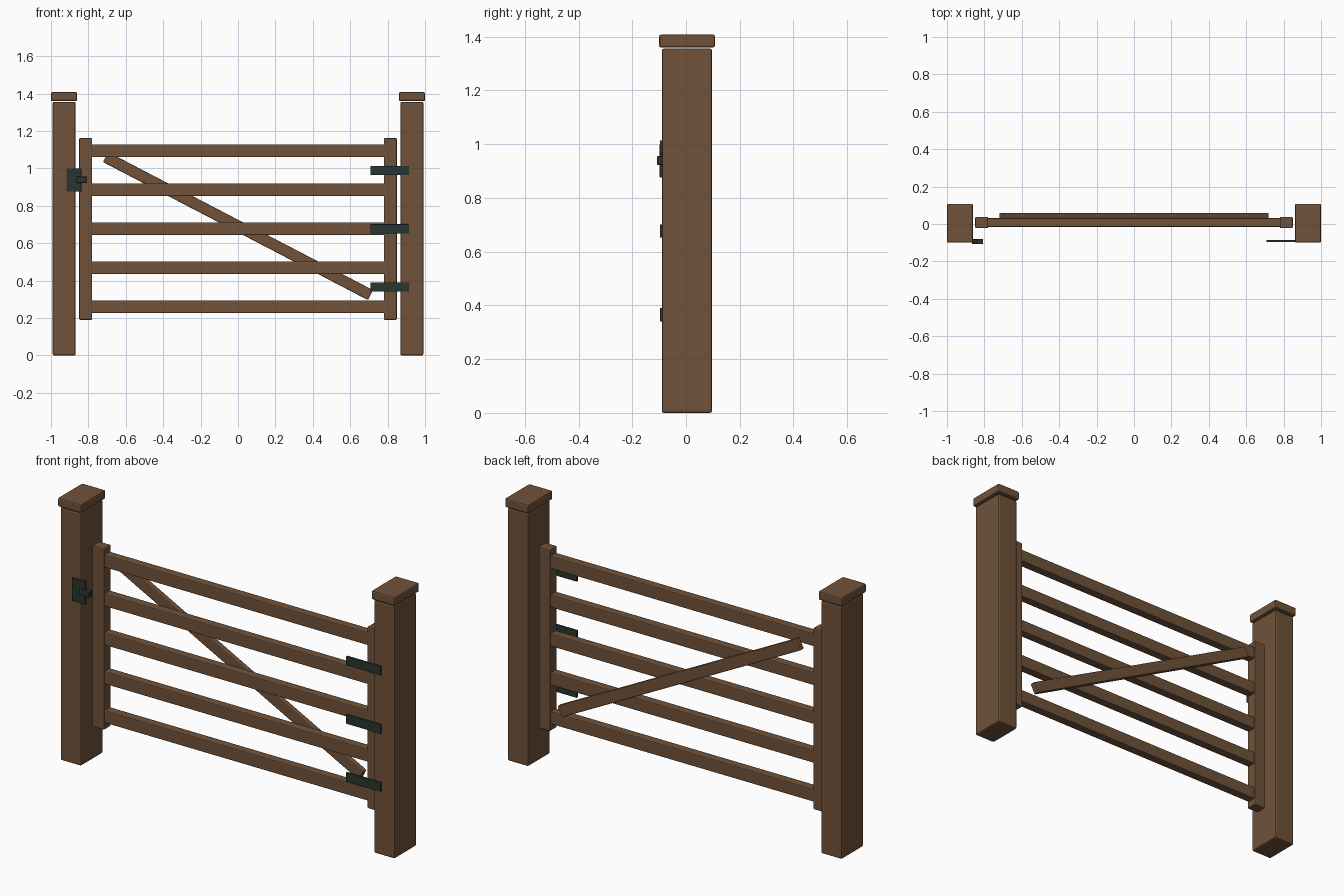
import bpy
import math

cube = bpy.data.objects.get("Cube")
if cube:
    bpy.data.objects.remove(cube, do_unlink=True)


def material(name, rgb):
    m = bpy.data.materials.new(name)
    m.use_nodes = True
    m.diffuse_color = (*rgb, 1)
    m.node_tree.nodes["Principled BSDF"].inputs["Base Color"].default_value = (*rgb, 1)
    return m


wood = material("brown wood", (0.16, 0.085, 0.042))
iron = material("dark green iron", (0.022, 0.035, 0.029))


def box(name, mat, x, y, z, bevel, angle=0):
    """Bevelled box from (min, max) ranges, turned about its own y axis."""
    ranges = (x, y, z)
    bpy.ops.mesh.primitive_cube_add(size=1, location=[(a + b) / 2 for a, b in ranges])
    ob = bpy.context.object
    ob.name = name
    ob.scale = [b - a for a, b in ranges]
    bpy.ops.object.transform_apply(location=False, rotation=False, scale=True)
    ob.rotation_euler.y = angle
    ob.data.materials.append(mat)
    mod = ob.modifiers.new("soft edges", 'BEVEL')
    mod.width = bevel
    mod.segments = 2
    return ob


# Gate posts, caps and stiles, mirrored left and right
for side, s in (("left", 1), ("right", -1)):
    def span(a, b):
        return sorted((s * a, s * b))
    box(side + "_post", wood, span(0.868, 0.991), (-0.09, 0.097), (0, 1.356), 0.008)
    box(side + "_post_cap", wood, span(0.86, 1.0), (-0.1, 0.108), (1.36, 1.408), 0.008)
    box(side + "_stile", wood, span(0.78, 0.849), (-0.022, 0.038), (0.19, 1.163), 0.006)

# Five horizontal rails
for i in range(5):
    z = 0.261 + i * 0.2083
    box(f"rail_{i + 1}", wood, (-0.79, 0.79), (-0.016, 0.032), (z - 0.034, z + 0.034), 0.005)

# Diagonal brace on the back of the rails
dx, dz, mid = 1.417, 0.738, 0.692
half = math.hypot(dx, dz) / 2
box("diagonal_brace", wood, (-half, half), (0.03, 0.06), (mid - 0.03, mid + 0.03),
    0.005, math.atan2(dz, dx))

# Strap hinges
for name, z in (("lower", 0.366), ("middle", 0.677), ("upper", 0.989)):
    box(name + "_hinge", iron, (0.708, 0.914), (-0.097, -0.086), (z - 0.025, z + 0.025), 0.002)

# Latch plate and bolt
box("latch_plate", iron, (-0.917, -0.838), (-0.098, -0.083), (0.876, 1.0), 0.002)
box("latch_bolt", iron, (-0.867, -0.807), (-0.108, -0.08), (0.923, 0.956), 0.004)
